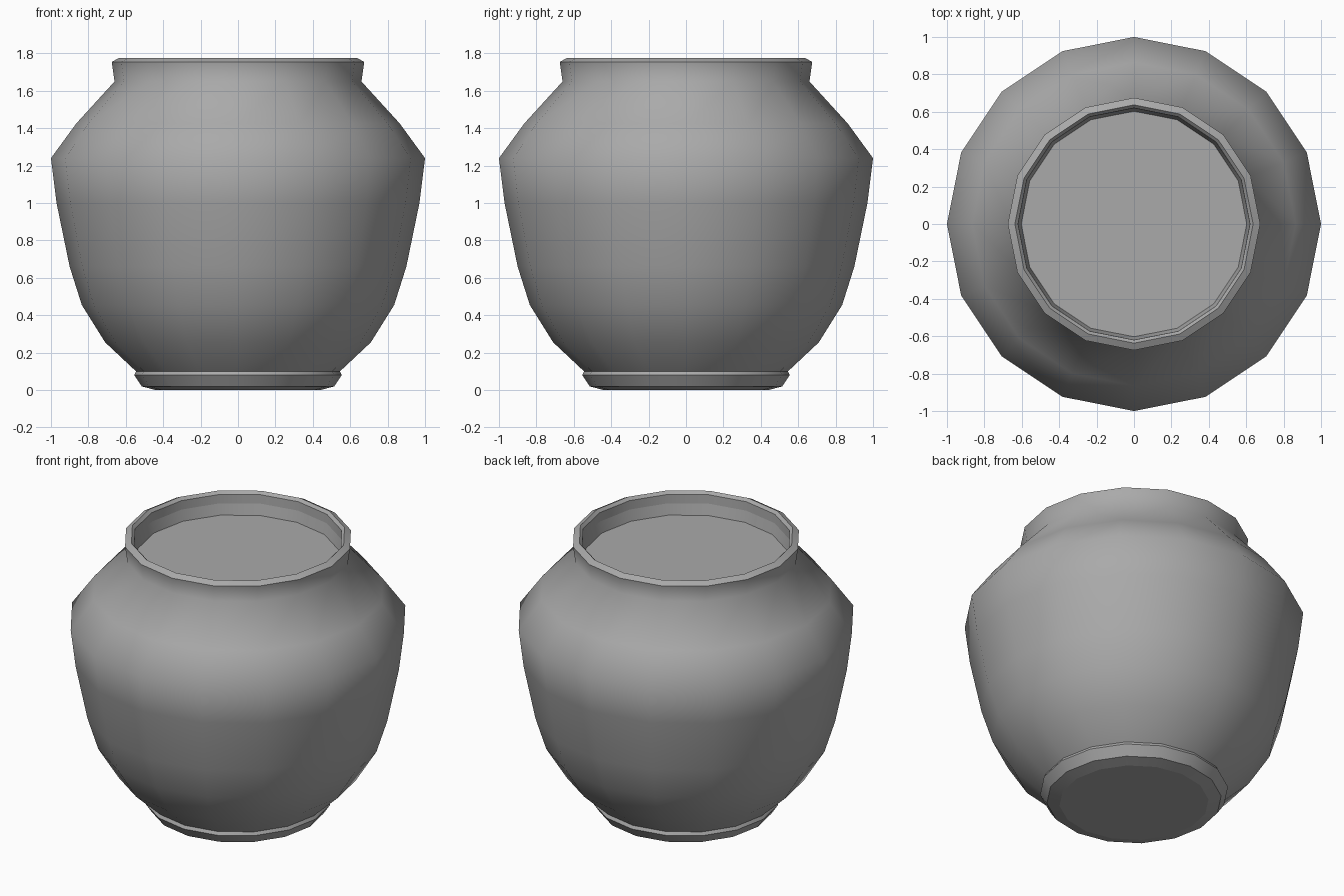
import bpy, bmesh, math

cube = bpy.data.objects.get("Cube")
if cube:
    bpy.data.objects.remove(cube, do_unlink=True)

SIDES = 16


def make_material(name, rgb):
    mat = bpy.data.materials.new(name)
    mat.use_nodes = True
    mat.diffuse_color = (*rgb, 1)
    mat.node_tree.nodes["Principled BSDF"].inputs["Base Color"].default_value = (*rgb, 1)
    return mat


def lathe(name, profile, sharp, mat):
    """Spin (radius, height) points around z; capped at both ends, hard edges on the sharp rings."""
    bm = bmesh.new()
    rings = []
    for r, z in profile:
        angles = [math.tau * i / SIDES for i in range(SIDES)]
        rings.append([bm.verts.new((r * math.cos(a), r * math.sin(a), z)) for a in angles])
    for low, high in zip(rings, rings[1:]):
        for i in range(SIDES):
            j = (i + 1) % SIDES
            bm.faces.new((low[i], low[j], high[j], high[i]))
    bm.faces.new(rings[0][::-1])
    bm.faces.new(rings[-1])
    for face in bm.faces:
        face.smooth = True
    for k in sharp:
        for i in range(SIDES):
            bm.edges.get((rings[k][i], rings[k][(i + 1) % SIDES])).smooth = False
    mesh = bpy.data.meshes.new(name)
    bm.to_mesh(mesh)
    bm.free()
    mesh.materials.append(mat)
    obj = bpy.data.objects.new(name, mesh)
    bpy.context.collection.objects.link(obj)
    return obj


clay = make_material("grey clay", (0.4, 0.4, 0.4))

# Foot, belly, shoulder, neck, bevelled lip and inner neck down to the flat fill
foot = [(0.44, 0.0), (0.515, 0.02), (0.555, 0.08), (0.545, 0.1)]
belly = [(0.71, 0.255), (0.835, 0.455), (0.9, 0.66), (0.97, 1.0), (1.0, 1.24)]
shoulder = [(0.865, 1.425), (0.66, 1.65)]
lip = [(0.675, 1.755), (0.637, 1.775), (0.62, 1.757)]
inside = [(0.618, 1.7), (0.603, 1.63)]

profile = foot + belly + shoulder + lip + inside
lip_start = len(foot + belly + shoulder)
sharp_rings = [0, 1, 2, 3] + list(range(lip_start, len(profile)))
lathe("pot", profile, sharp_rings, clay)
